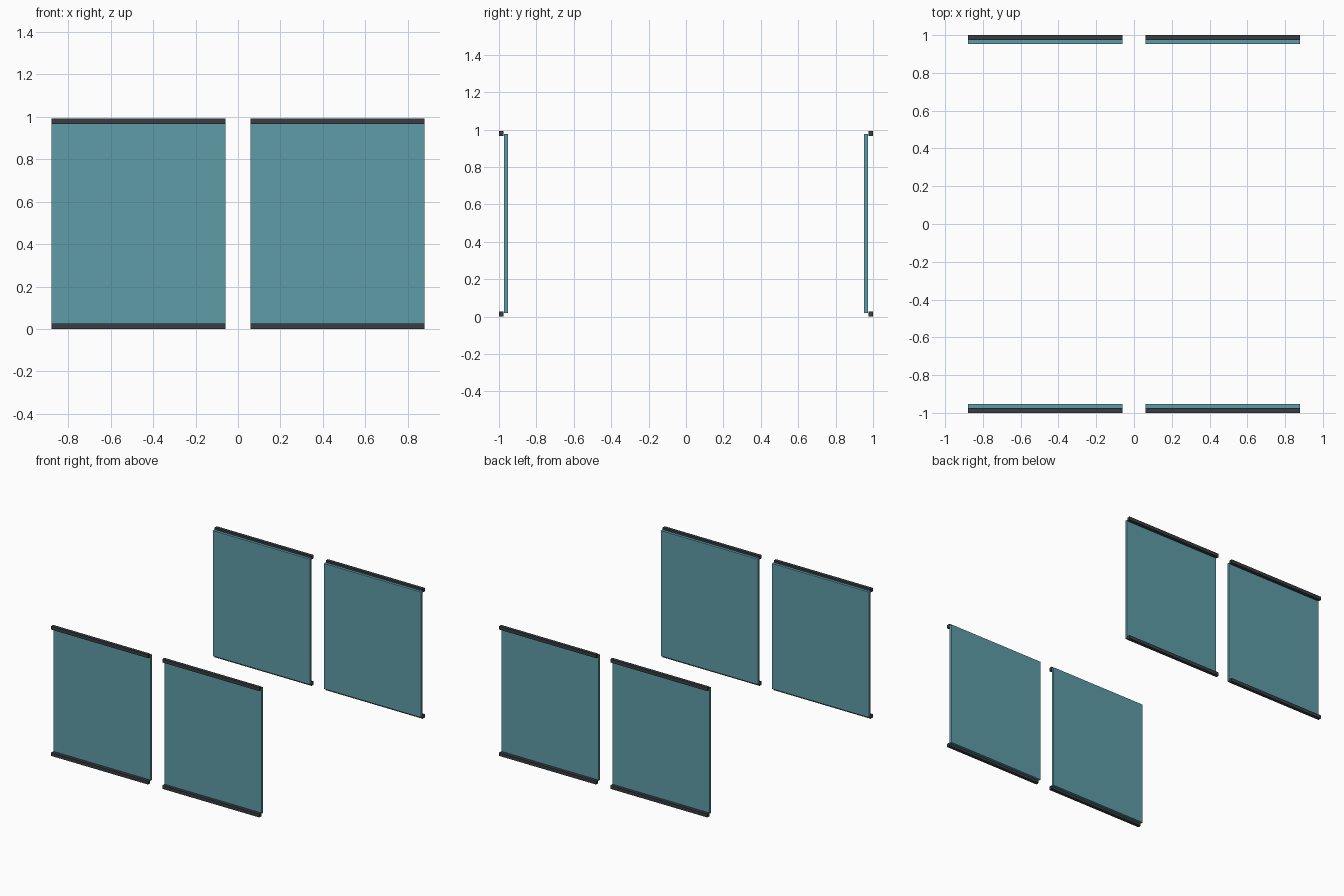
import bpy

if "Cube" in bpy.data.objects:
    bpy.data.objects.remove(bpy.data.objects["Cube"])


def material(name, rgb):
    m = bpy.data.materials.new(name)
    m.diffuse_color = (*rgb, 1.0)
    m.use_nodes = True
    m.node_tree.nodes["Principled BSDF"].inputs["Base Color"].default_value = m.diffuse_color
    return m


TEAL = material("teal_glass", (0.112, 0.333, 0.385))
DARK = material("dark_metal", (0.040, 0.046, 0.055))


def box(name, x, y, z, mat):
    """Box spanning the (min, max) range on each axis."""
    spans = (x, y, z)
    bpy.ops.mesh.primitive_cube_add(size=1, location=[(a + b) / 2 for a, b in spans])
    obj = bpy.context.object
    obj.name = name
    obj.scale = [b - a for a, b in spans]
    bpy.ops.object.transform_apply(location=False, rotation=False, scale=True)
    obj.data.materials.append(mat)


def span(side, a, b):
    return tuple(sorted((side * a, side * b)))


# Four panes, each with a top and a bottom rail on its outer face
for y_side, depth in ((-1, "front"), (1, "back")):
    for x_side, hand in ((-1, "left"), (1, "right")):
        tag = f"{depth}_{hand}"
        x = span(x_side, 0.06, 0.88)
        box(f"{tag}_pane", x, span(y_side, 0.953, 0.973), (0.018, 0.977), TEAL)
        rail_y = span(y_side, 0.975, 1.0)
        box(f"{tag}_bottom_rail", x, rail_y, (0.0, 0.026), DARK)
        box(f"{tag}_top_rail", x, rail_y, (0.966, 0.992), DARK)
